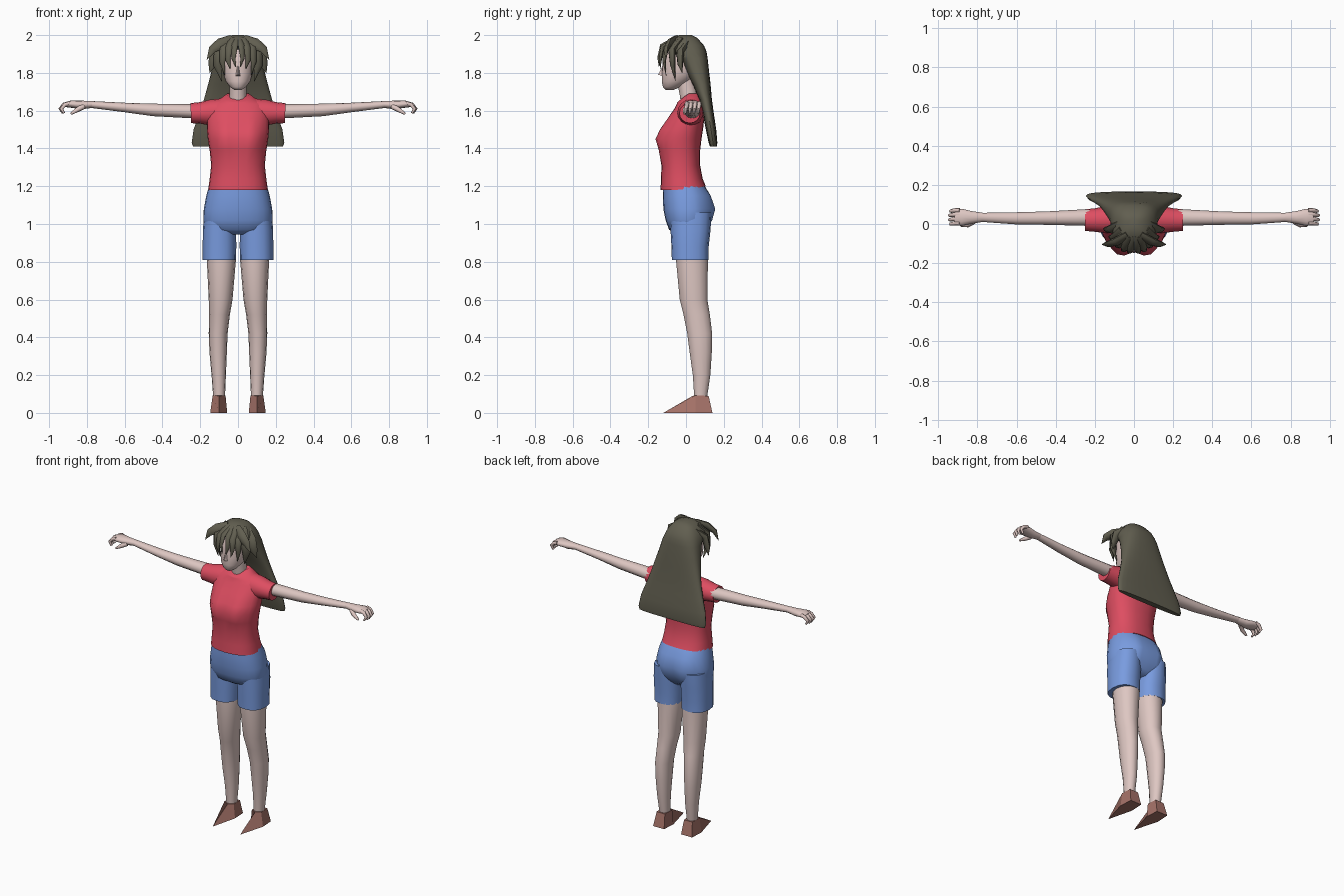
import bpy, bmesh, math
from mathutils import Vector


def material(name, rgb):
    m = bpy.data.materials.new(name)
    m.diffuse_color = (*rgb, 1)
    return m


SKIN = material("skin", (0.73, 0.57, 0.54))
RED = material("shirt red", (0.73, 0.075, 0.12))
BLUE = material("shorts blue", (0.19, 0.33, 0.74))
HAIR = material("dark hair", (0.12, 0.113, 0.08))
BROWN = material("shoe brown", (0.38, 0.17, 0.14))


def loft(name, rings, mat, mirror=False, caps=(True, True), angle=50):
    """Skin a list of equal-length point rings."""
    bm = bmesh.new()
    vs = [[bm.verts.new(p) for p in r] for r in rings]
    n = len(vs[0])
    for a, b in zip(vs, vs[1:]):
        for i in range(n):
            j = (i + 1) % n
            bm.faces.new((a[i], a[j], b[j], b[i]))
    if caps[0]:
        bm.faces.new(vs[0][::-1])
    if caps[1]:
        bm.faces.new(vs[-1])
    bmesh.ops.recalc_face_normals(bm, faces=bm.faces)
    me = bpy.data.meshes.new(name)
    bm.to_mesh(me)
    bm.free()
    me.materials.append(mat)
    me.shade_smooth()
    me.set_sharp_from_angle(angle=math.radians(angle))
    ob = bpy.data.objects.new(name, me)
    bpy.context.collection.objects.link(ob)
    if mirror:
        mod = ob.modifiers.new("Mirror", 'MIRROR')
        mod.use_mirror_merge = False
    return ob


def stack(name, rows, mat, n=24, p=0.85, spread=0.075, **kw):
    """Horizontal rings: z, centre x, half width, front y, back y, [front bump, back bump, front dz, back dz]."""
    rings = []
    for row in rows:
        z, cx, w, yf, yb, bf, bb, df, db = (list(row) + [0] * 4)[:9]
        ring = []
        for i in range(n):
            a = 2 * math.pi * i / n
            c, s = math.cos(a), math.sin(a)
            x = w * math.copysign(abs(c) ** p, c)
            y = (yf + yb) / 2 + (yb - yf) / 2 * math.copysign(abs(s) ** p, s)
            g = math.exp(-((abs(x) - spread) / 0.045) ** 2) * abs(s)
            y += bb * g if s > 0 else -bf * g
            ring.append((cx + x, y, z + (db * s if s > 0 else -df * s)))
        rings.append(ring)
    return loft(name, rings, mat, **kw)


def tube(name, pts, radii, mat, n=10, up=(0, 0, 1), **kw):
    """Elliptical rings along a path; radii are (sideways, along up)."""
    pts = [Vector(p) for p in pts]
    rings = []
    for i, (p, (ra, rb)) in enumerate(zip(pts, radii)):
        t = (pts[min(i + 1, len(pts) - 1)] - pts[max(i - 1, 0)]).normalized()
        u = t.cross(Vector(up)).normalized()
        v = u.cross(t)
        rings.append([p + u * ra * math.cos(2 * math.pi * k / n) + v * rb * math.sin(2 * math.pi * k / n)
                      for k in range(n)])
    return loft(name, rings, mat, **kw)


# Shirt body and sleeves
stack("shirt", [
    (1.18, 0, .158, -.135, .105, 0, 0, 0, .02),
    (1.24, 0, .15, -.132, .088),
    (1.31, 0, .142, -.13, .075),
    (1.39, 0, .15, -.135, .075, .018),
    (1.45, 0, .16, -.14, .082, .034),
    (1.50, 0, .165, -.12, .09, .028),
    (1.56, 0, .165, -.09, .097, .012),
    (1.61, 0, .16, -.062, .095),
    (1.645, 0, .135, -.05, .09, 0, 0, -.012),
    (1.67, 0, .085, -.048, .085, 0, 0, -.03),
    (1.69, 0, .058, -.045, .075, 0, 0, -.045)], RED)
tube("sleeve", [(.08, .025, 1.59), (.15, .022, 1.59), (.20, .02, 1.588), (.25, .02, 1.587)],
     [(.07, .075), (.068, .068), (.06, .057), (.055, .053)], RED, n=16, mirror=True)

# Shorts: hips and two legs
stack("shorts_hips", [
    (1.20, 0, .154, -.12, .10),
    (1.15, 0, .168, -.122, .125, 0, .012),
    (1.08, 0, .181, -.12, .138, 0, .025),
    (1.02, 0, .184, -.108, .125, 0, .02),
    (.97, 0, .165, -.09, .105, 0, .008),
    (.945, 0, .10, -.05, .08)], BLUE)
stack("shorts_leg", [
    (1.06, .098, .08, -.085, .135),
    (.97, .098, .088, -.082, .13),
    (.88, .098, .089, -.077, .12),
    (.81, .099, .088, -.075, .12)], BLUE, n=16, mirror=True)

# Bare legs
stack("leg", [
    (.90, .09, .07, -.055, .11),
    (.81, .088, .077, -.055, .118),
    (.60, .092, .063, -.035, .115),
    (.52, .098, .055, -.015, .128),
    (.42, .105, .05, .005, .14),
    (.32, .105, .046, .018, .138),
    (.20, .102, .038, .035, .13),
    (.08, .10, .031, .043, .112)], SKIN, n=14, p=.95, mirror=True)

# Pointed shoes
loft("shoe", [
    [(.10, -.12, 0), (.147, .05, 0), (.142, .14, 0), (.062, .14, 0), (.057, .05, 0)],
    [(.10, .035, .09), (.134, .05, .092), (.13, .12, .09), (.07, .12, .09), (.066, .05, .092)]],
    BROWN, mirror=True, angle=20)

# Arms, palms, fingers and thumbs
tube("arm", [(.18, .033, 1.595), (.25, .033, 1.597), (.45, .03, 1.604), (.60, .029, 1.617), (.78, .034, 1.633)],
     [(.042, .037), (.042, .037), (.034, .033), (.031, .025), (.023, .018)], SKIN, n=12, mirror=True)
tube("palm", [(.77, .034, 1.633), (.83, .034, 1.63), (.88, .034, 1.635), (.915, .036, 1.632)],
     [(.023, .018), (.032, .023), (.044, .02), (.038, .013)], SKIN, n=12, mirror=True)
for i in range(4):
    y, d = .07 - .022 * i, .006 * abs(i - 1.5)
    tube(f"finger_{i + 1}", [(.89, y, 1.64), (.925 - d, y, 1.632), (.944 - d, y - .004, 1.61), (.93 - d, y - .006, 1.587)],
         [(.011, .011), (.011, .011), (.010, .009), (.006, .006)], SKIN, n=8, up=(0, 1, 0), mirror=True)
tube("thumb", [(.82, .015, 1.622), (.85, -.005, 1.605), (.885, -.008, 1.583)],
     [(.016, .016), (.013, .013), (.006, .006)], SKIN, n=8, mirror=True)

# Neck, head and nose
tube("neck", [(0, .025, 1.61), (0, .012, 1.69), (0, -.005, 1.78)],
     [(.052, .05), (.044, .047), (.044, .047)], SKIN, n=14, up=(0, 1, 0))
stack("head", [
    (1.71, 0, .02, -.108, -.065),
    (1.725, 0, .042, -.122, -.03),
    (1.755, 0, .065, -.128, .02),
    (1.80, 0, .08, -.128, .07),
    (1.85, 0, .086, -.125, .09),
    (1.90, 0, .085, -.12, .09),
    (1.95, 0, .065, -.085, .06)], SKIN, p=.95)
loft("nose", [[(-.014, -.122, 1.783), (.014, -.122, 1.783), (.004, -.123, 1.84), (-.004, -.123, 1.84)],
              [(-.004, -.147, 1.79), (.004, -.147, 1.79), (.002, -.143, 1.80), (-.002, -.143, 1.80)]], SKIN)

# Hair cap flowing into the long back curtain
stack("long_hair", [
    (2.0, 0, .03, -.035, .03),
    (1.985, 0, .07, -.075, .06),
    (1.945, 0, .104, -.118, .095),
    (1.915, 0, .116, -.095, .108),
    (1.88, 0, .124, -.035, .114),
    (1.81, 0, .14, .0, .122),
    (1.74, 0, .158, .035, .13),
    (1.66, 0, .18, .07, .137),
    (1.58, 0, .207, .09, .148),
    (1.50, 0, .235, .105, .16),
    (1.43, 0, .245, .12, .166),
    (1.41, 0, .238, .127, .163)], HAIR, p=.72)

# Fringe strands and side locks, mirrored
LOCKS = {
    "fringe_centre": ([(.01, -.06, 1.98), (.018, -.128, 1.945), (.024, -.145, 1.88), (.012, -.143, 1.83)],
                      [.02, .018, .012, .001]),
    "fringe_middle": ([(.03, -.06, 1.98), (.048, -.125, 1.935), (.054, -.136, 1.87), (.042, -.136, 1.82)],
                      [.024, .02, .014, .001]),
    "fringe_outer": ([(.045, -.05, 1.975), (.075, -.11, 1.93), (.083, -.115, 1.86), (.07, -.105, 1.785)],
                     [.028, .024, .016, .001]),
    "side_lock": ([(.05, -.03, 1.97), (.098, -.075, 1.92), (.108, -.07, 1.84), (.086, -.055, 1.755)],
                  [.034, .032, .024, .001]),
    "side_spike": ([(.03, -.055, 1.975), (.09, -.09, 1.955), (.135, -.105, 1.925), (.165, -.105, 1.87)],
                   [.03, .032, .023, .001]),
    "rear_spike": ([(.06, -.0, 1.94), (.115, -.03, 1.91), (.135, -.03, 1.85), (.15, -.02, 1.80)],
                   [.04, .035, .025, .001]),
}
for name, (pts, rad) in LOCKS.items():
    tube(name, pts, [(r, r * .55) for r in rad], HAIR, n=8, up=(.3, -1, .2), mirror=True)
